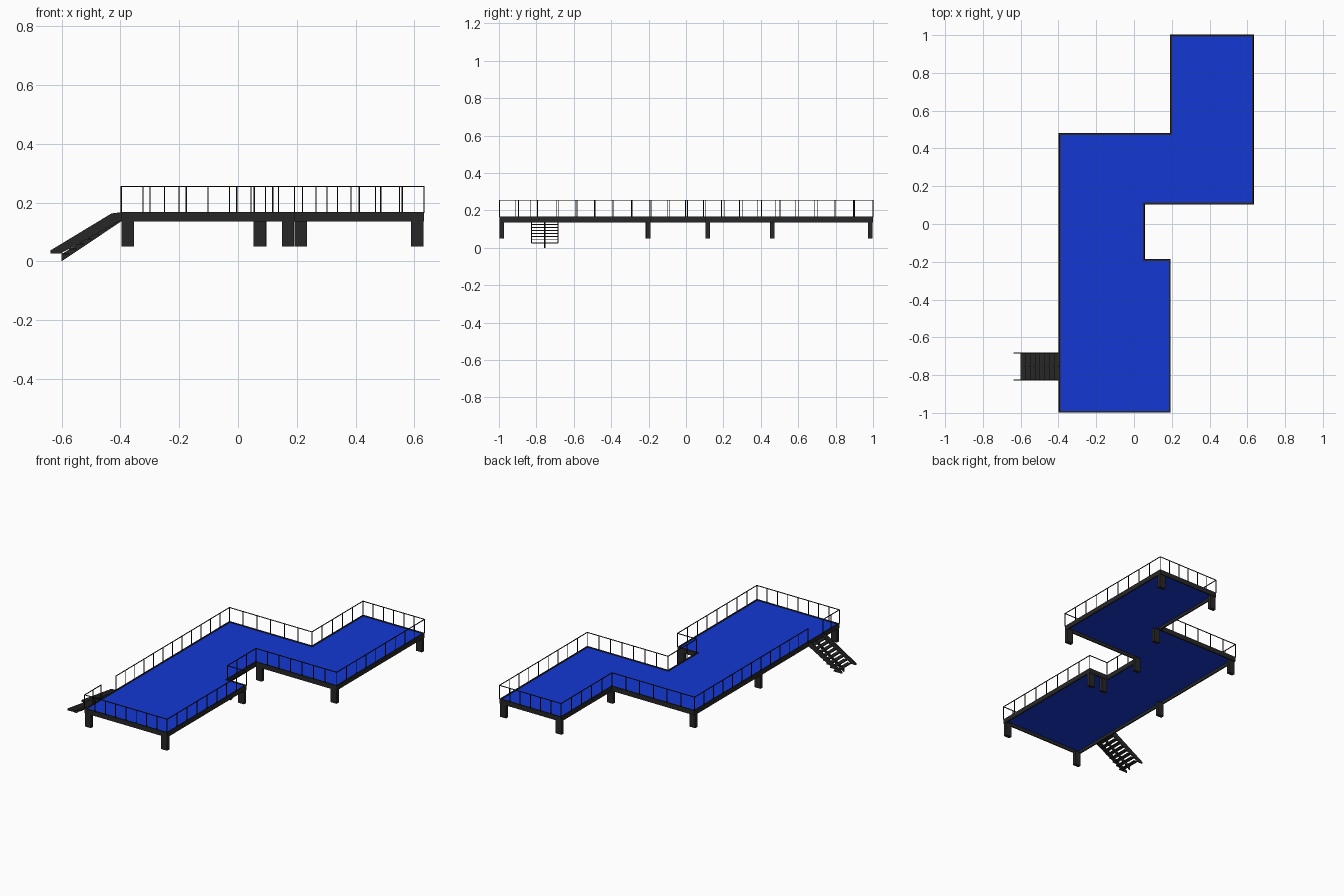
import bpy, bmesh
from mathutils import Vector

if "Cube" in bpy.data.objects:
    bpy.data.objects.remove(bpy.data.objects["Cube"])


def material(name, color):
    m = bpy.data.materials.new(name)
    m.diffuse_color = (*color, 1)
    m.use_nodes = True
    m.node_tree.nodes["Principled BSDF"].inputs["Base Color"].default_value = m.diffuse_color
    return m


DARK = material("dark_metal", (0.02, 0.02, 0.02))
BLACK = material("black_rail", (0.006, 0.006, 0.006))
BLUE = material("blue_deck", (0.007, 0.04, 0.65))


def finish(bm, name, mat):
    bmesh.ops.recalc_face_normals(bm, faces=bm.faces)
    me = bpy.data.meshes.new(name)
    bm.to_mesh(me)
    bm.free()
    me.materials.append(mat)
    ob = bpy.data.objects.new(name, me)
    bpy.context.collection.objects.link(ob)
    return ob


def add_box(bm, lo, hi):
    lo, hi = Vector(lo), Vector(hi)
    vs = bmesh.ops.create_cube(bm, size=1)["verts"]
    bmesh.ops.scale(bm, vec=hi - lo, verts=vs)
    bmesh.ops.translate(bm, vec=(lo + hi) / 2, verts=vs)


def extrude_faces(bm, faces, vec):
    r = bmesh.ops.extrude_face_region(bm, geom=faces, use_keep_orig=True)
    vs = [g for g in r["geom"] if isinstance(g, bmesh.types.BMVert)]
    bmesh.ops.translate(bm, vec=vec, verts=vs)


def add_prism(bm, points, vec):
    f = bm.faces.new([bm.verts.new(p) for p in points])
    extrude_faces(bm, [f], vec)


# Deck outline, counter-clockwise from the front left corner
OUTLINE = [(-.397, -.997), (.192, -.997), (.192, -.187), (.055, -.187),
           (.055, .105), (.632, .105), (.632, 1), (.192, 1),
           (.192, .48), (-.397, .48)]
BOTTOM, TOP, RAIL = .136, .167, .256

# Blue floor and dark edge beams
frame = bmesh.new()
face = frame.faces.new([frame.verts.new((x, y, BOTTOM)) for x, y in OUTLINE])
frame.normal_update()
bmesh.ops.inset_region(frame, faces=[face], thickness=.008,
                       use_boundary=True, use_even_offset=True)
floor = bmesh.new()
add_prism(floor, [(v.co.x, v.co.y, .156) for v in face.verts], (0, 0, .006))
finish(floor, "deck_floor", BLUE)
frame.faces.remove(face)
extrude_faces(frame, frame.faces[:], (0, 0, TOP - BOTTOM))
finish(frame, "edge_beams", DARK)

# Support posts
bm = bmesh.new()
for x, y in [(-.375, -.985), (.17, -.985), (.17, -.201), (.073, -.201),
             (-.375, -.205), (.076, .116), (.61, .116), (.61, .985),
             (.213, .985), (.213, .461), (-.375, .461)]:
    add_box(bm, (x - .021, y - .011, .05), (x + .021, y + .011, BOTTOM + .005))
finish(bm, "support_posts", DARK)

# Railing: open path around the deck with a gap at the stairs
R = .002
PATH = [(-.397, -.83)] + OUTLINE + [(-.397, -.68)]
bm = bmesh.new()
for i, (a, b) in enumerate(zip(PATH, PATH[1:])):
    a, b = Vector((*a, 0)), Vector((*b, 0))
    lo = (min(a.x, b.x) - R, min(a.y, b.y) - R, RAIL - 2 * R)
    hi = (max(a.x, b.x) + R, max(a.y, b.y) + R, RAIL)
    add_box(bm, lo, hi)
    pitch = .078 if i in (1, 5, 7) else .1
    n = max(1, round((b - a).length / pitch))
    for k in range(n if i < len(PATH) - 2 else n + 1):
        p = a.lerp(b, k / n)
        add_box(bm, (p.x - R, p.y - R, TOP - .002), (p.x + R, p.y + R, RAIL - R))
finish(bm, "railing", BLACK)

# Stair side stringers
Y0, Y1 = -.829, -.681
bm = bmesh.new()
SIDE = [(-.397, .167), (-.43, .163), (-.638, .037), (-.638, .026),
        (-.605, .026), (-.397, .14)]
for y in (Y0, Y1 - .005):
    add_prism(bm, [(x, y, z) for x, z in SIDE], (0, .005, 0))
finish(bm, "stair_side_stringers", DARK)

# Central stringer below the treads
bm = bmesh.new()
CENTRE = [(-.397, .155), (-.6, .024), (-.6, 0), (-.397, .136)]
add_prism(bm, [(x, -.758, z) for x, z in CENTRE], (0, .006, 0))
finish(bm, "stair_centre_stringer", DARK)

# Stair treads
bm = bmesh.new()
STEPS = 8
for i in range(STEPS):
    x, z = -.6 + i * .0252, .024 + i * .0163
    add_box(bm, (x, Y0 + .003, z), (x + .0255, Y1 - .003, z + .005))
finish(bm, "stair_treads", DARK)
